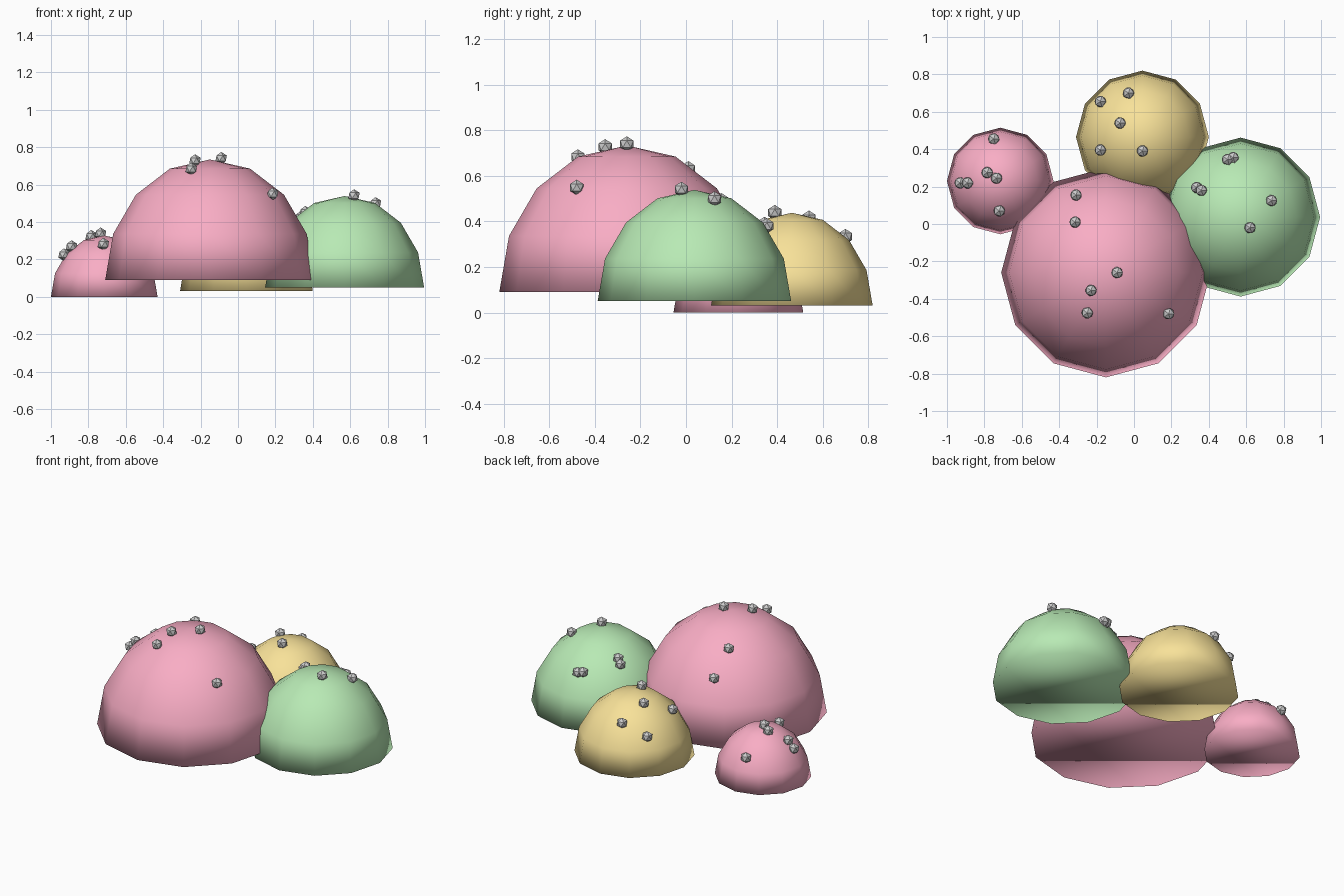
import bpy, bmesh, math

if "Cube" in bpy.data.objects:
    bpy.data.objects.remove(bpy.data.objects["Cube"])


def material(name, rgb):
    m = bpy.data.materials.new(name)
    m.diffuse_color = (*rgb, 1)
    m.use_nodes = True
    m.node_tree.nodes["Principled BSDF"].inputs["Base Color"].default_value = m.diffuse_color
    return m


PINK = material("pink", (0.95, 0.42, 0.56))
GREEN = material("green", (0.48, 0.82, 0.46))
YELLOW = material("yellow", (0.94, 0.76, 0.32))
STRETCH = 1.15  # domes are a little taller than half spheres


def finish(name, bm, mat, smooth):
    mesh = bpy.data.meshes.new(name)
    bmesh.ops.recalc_face_normals(bm, faces=bm.faces)
    for f in bm.faces:
        f.smooth = smooth
    bm.to_mesh(mesh)
    bm.free()
    if mat:
        mesh.materials.append(mat)
    ob = bpy.data.objects.new(name, mesh)
    bpy.context.collection.objects.link(ob)
    return ob


def dome(name, center, r, mat, studs):
    cx, cy, cz = center
    # Half of a 12-sided, 8-ring sphere, closed underneath
    bm = bmesh.new()
    bmesh.ops.create_uvsphere(bm, u_segments=12, v_segments=8, radius=r)
    low = [v for v in bm.verts if v.co.z < -1e-4]
    bmesh.ops.delete(bm, geom=low, context='VERTS')
    rim = [e for e in bm.edges if e.is_boundary]
    bmesh.ops.contextual_create(bm, geom=rim)
    bmesh.ops.scale(bm, vec=(1, 1, STRETCH), verts=bm.verts)
    body = finish(name, bm, mat, True)
    body.location = center
    # Small faceted studs sitting on the curved surface
    for i, (x, y) in enumerate(studs):
        d2 = ((x - cx) ** 2 + (y - cy) ** 2) / r ** 2
        z = cz + STRETCH * r * math.sqrt(max(0, 1 - d2)) + 0.01
        bm = bmesh.new()
        bmesh.ops.create_icosphere(bm, subdivisions=1, radius=0.034)
        finish(f"{name}_stud_{i + 1}", bm, None, False).location = (x, y, z)


dome("large_dome", (-0.15, -0.26, 0.09), 0.56, PINK,
     [(-0.31, 0.155), (-0.315, 0.01), (-0.09, -0.26),
      (-0.23, -0.355), (-0.25, -0.475), (0.185, -0.48)])
dome("right_dome", (0.57, 0.037, 0.05), 0.425, GREEN,
     [(0.50, 0.345), (0.53, 0.355), (0.335, 0.195),
      (0.36, 0.18), (0.735, 0.125), (0.62, -0.02)])
dome("back_dome", (0.045, 0.465, 0.03), 0.355, YELLOW,
     [(-0.18, 0.655), (-0.03, 0.70), (-0.075, 0.54),
      (-0.18, 0.395), (0.045, 0.39)])
dome("small_dome", (-0.715, 0.23, 0.0), 0.285, PINK,
     [(-0.75, 0.455), (-0.785, 0.275), (-0.735, 0.245),
      (-0.93, 0.22), (-0.89, 0.22), (-0.72, 0.07)])
